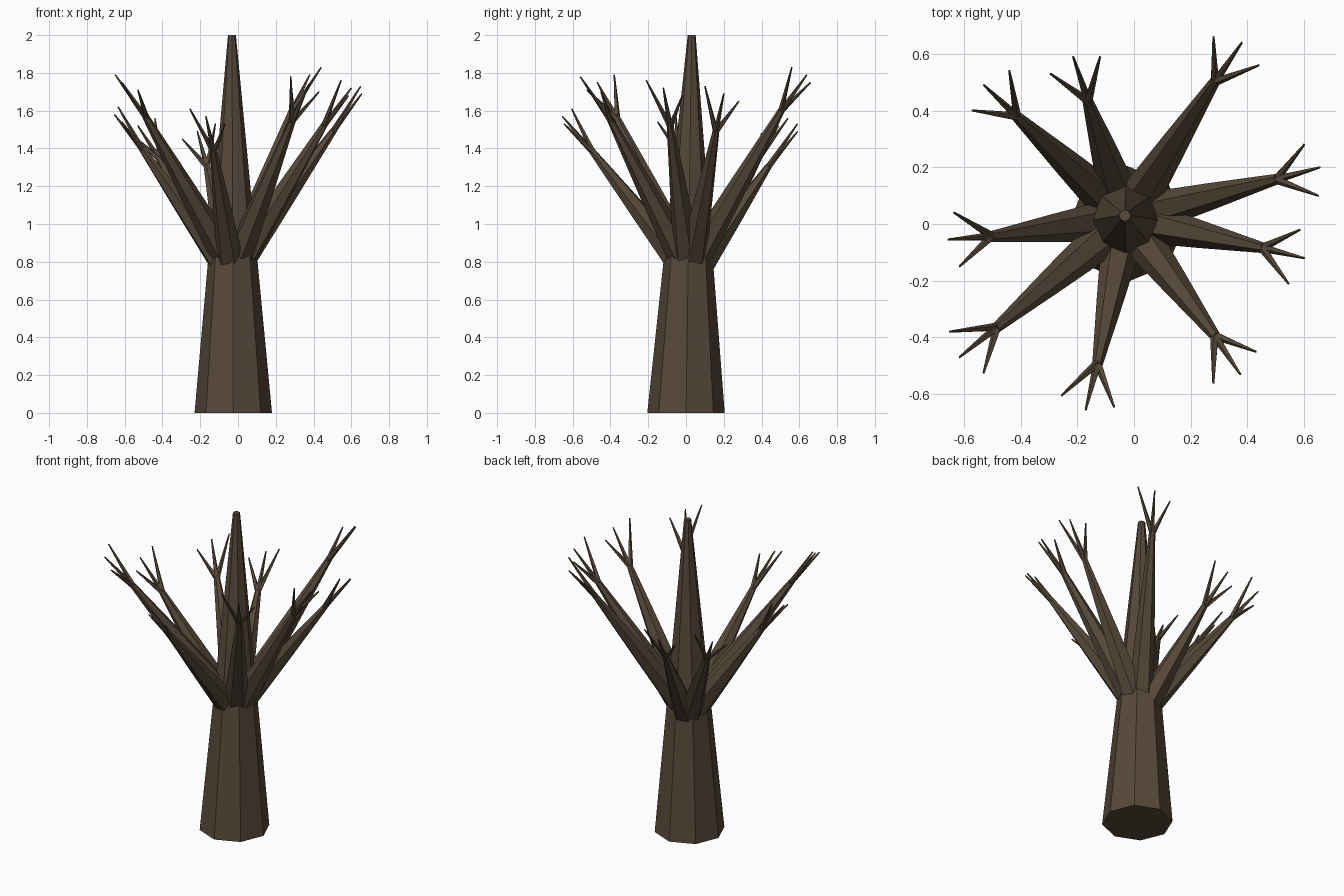
import bpy, bmesh, math
from mathutils import Vector

if "Cube" in bpy.data.objects:
    bpy.data.objects.remove(bpy.data.objects["Cube"])

bark = bpy.data.materials.new("bark")
bark.diffuse_color = (0.095, 0.066, 0.042, 1)
bark.use_nodes = True
bark.node_tree.nodes["Principled BSDF"].inputs["Base Color"].default_value = bark.diffuse_color


def ring(bm, center, u, v, r, sides):
    return [bm.verts.new(center + r * (math.cos(a) * u + math.sin(a) * v))
            for a in (2 * math.pi * i / sides for i in range(sides))]


def limb(bm, points, radii, sides, u=None, v=None):
    """Capped, tapered tube with flat facets through the given points."""
    axis = (points[-1] - points[0]).normalized()
    if u is None:
        u = axis.cross(Vector((0, 0, 1))).normalized()
        v = axis.cross(u)
    rings = [ring(bm, p, u, v, r, sides) for p, r in zip(points, radii)]
    for a, b in zip(rings, rings[1:]):
        for i in range(sides):
            j = (i + 1) % sides
            bm.faces.new((a[i], a[j], b[j], b[i]))
    bm.faces.new(rings[0][::-1])
    bm.faces.new(rings[-1])


def finish(bm, name):
    bmesh.ops.recalc_face_normals(bm, faces=bm.faces[:])
    mesh = bpy.data.meshes.new(name)
    bm.to_mesh(mesh)
    bm.free()
    mesh.materials.append(bark)
    bpy.context.collection.objects.link(bpy.data.objects.new(name, mesh))


# Trunk: slightly leaning octagonal spike
bm = bmesh.new()
limb(bm, [Vector((-0.025, 0, 0)), Vector((-0.032, 0.03, 2))], [0.205, 0.021], 8,
     Vector((1, 0, 0)), Vector((0, 1, 0)))
finish(bm, "trunk")

# Branches: fork point, then three twig tips
branches = [
    [(.29, .51, 1.61), (.28, .66, 1.75), (.38, .64, 1.79), (.44, .56, 1.83)],
    [(.51, .16, 1.50), (.60, .28, 1.65), (.655, .20, 1.69), (.65, .10, 1.73)],
    [(.46, -.085, 1.53), (.585, -.02, 1.68), (.60, -.12, 1.72), (.545, -.21, 1.76)],
    [(.29, -.40, 1.55), (.43, -.45, 1.70), (.375, -.53, 1.74), (.28, -.56, 1.78)],
    [(-.13, -.50, 1.39), (-.07, -.645, 1.53), (-.17, -.655, 1.57), (-.255, -.605, 1.61)],
    [(-.49, -.37, 1.57), (-.53, -.525, 1.71), (-.615, -.47, 1.75), (-.65, -.38, 1.79)],
    [(-.51, -.045, 1.40), (-.615, -.15, 1.54), (-.655, -.055, 1.58), (-.635, .04, 1.62)],
    [(-.42, .385, 1.35), (-.57, .40, 1.48), (-.53, .49, 1.52), (-.44, .54, 1.56)],
    [(-.165, .44, 1.31), (-.295, .53, 1.45), (-.215, .59, 1.49), (-.12, .59, 1.53)],
]
for n, (fork, *tips) in enumerate(branches, 1):
    fork = Vector(fork)
    hub = Vector((-0.028, 0.02, 0))
    out = Vector((fork.x - hub.x, fork.y - hub.y, 0)).normalized()
    start = hub + out * 0.05 + Vector((0, 0, 0.77 + (fork.z - 1.31) * 0.2))
    bm = bmesh.new()
    limb(bm, [start, start.lerp(fork, 0.5), fork], [0.075, 0.048, 0.018], 6)
    for tip in tips:
        tip = Vector(tip)
        limb(bm, [fork.lerp(start, 0.02), tip], [0.016, 0.004], 5)
    finish(bm, f"branch_{n}")
